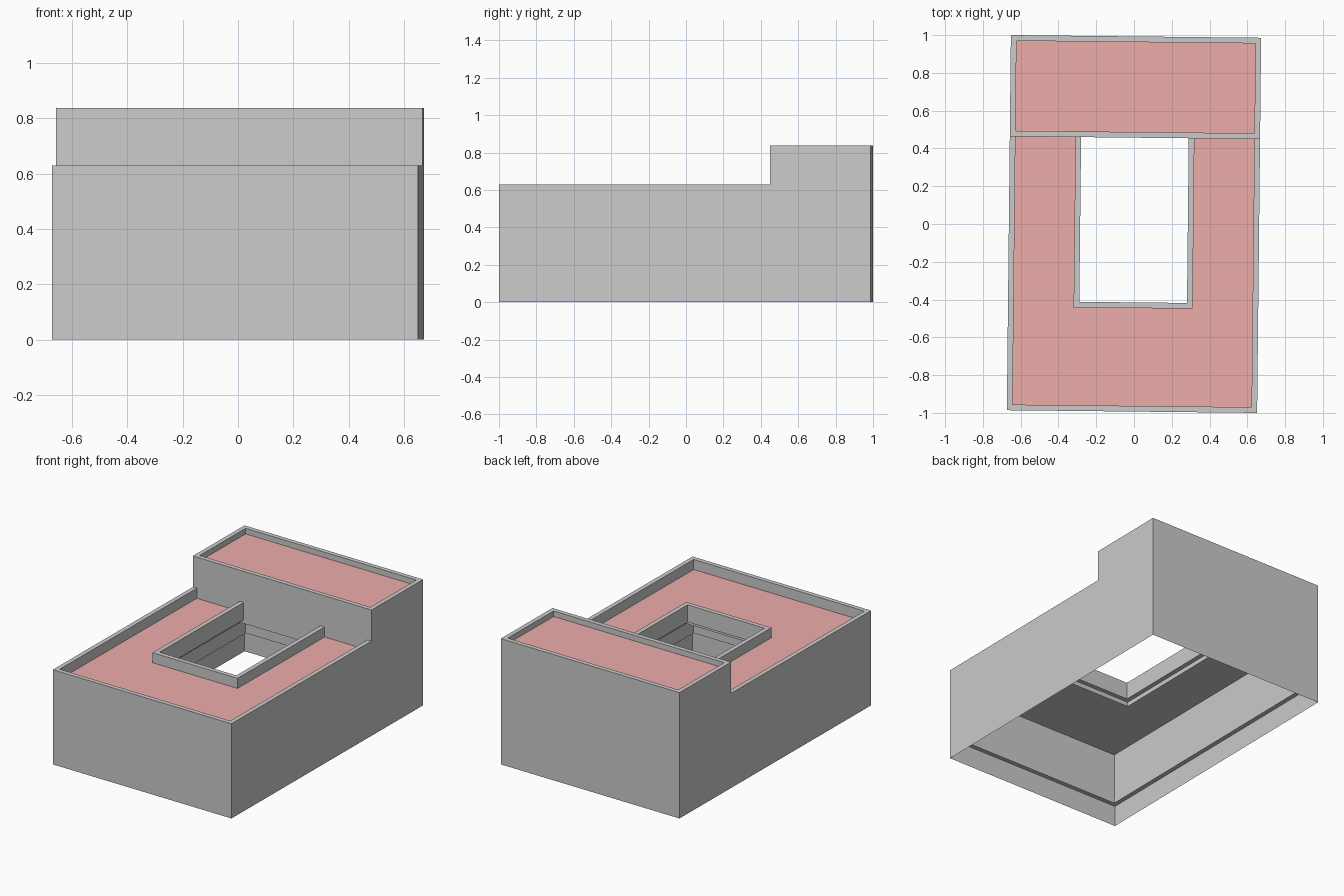
import bpy, bmesh
from mathutils import Matrix, Vector

if "Cube" in bpy.data.objects:
    bpy.data.objects.remove(bpy.data.objects["Cube"])

W, L, T = 0.6625, 0.993, 0.03      # half width, half length, wall thickness
STEP = 0.457                       # where the tall wing begins
LOW, HIGH = 0.63, 0.837            # parapet tops
HX, HY = 0.285, -0.415             # courtyard opening
TURN = Matrix.Rotation(-0.0107, 4, 'Z')

red = bpy.data.materials.new("roof_red")
red.diffuse_color = (0.85, 0.42, 0.41, 1)
red.use_nodes = True
red.node_tree.nodes["Principled BSDF"].inputs["Base Color"].default_value = red.diffuse_color


def finish(name, bm):
    bmesh.ops.remove_doubles(bm, verts=bm.verts, dist=1e-5)
    bm.transform(TURN)
    me = bpy.data.meshes.new(name)
    bm.to_mesh(me)
    bm.free()
    ob = bpy.data.objects.new(name, me)
    bpy.context.collection.objects.link(ob)
    return ob


def wall(name, face, back, top, bottom, skirt):
    """Wall along a path; its thin outer skin drops on to the skirt height."""
    bm = bmesh.new()
    cols = []
    for f, b in zip(face, back):
        profile = [(*f, skirt), (*f, top), (*b, top), (*b, bottom), (*f, bottom)]
        cols.append([bm.verts.new(p) for p in profile])
    for a, b in zip(cols, cols[1:]):
        for k in range(4):
            bm.faces.new((a[k], b[k], b[k + 1], a[k + 1]))
    bm.faces.new((cols[0][4], cols[0][1], cols[0][2], cols[0][3]))
    bm.faces.new((cols[-1][3], cols[-1][2], cols[-1][1], cols[-1][4]))
    return finish(name, bm)


def prism(name, pts, z0, z1, top_mat=None):
    bm = bmesh.new()
    base = bm.faces.new([bm.verts.new((x, y, z0)) for x, y in pts])
    ext = bmesh.ops.extrude_face_region(bm, geom=[base], use_keep_orig=True)["geom"]
    bmesh.ops.translate(bm, verts=[v for v in ext if isinstance(v, bmesh.types.BMVert)],
                        vec=Vector((0, 0, z1 - z0)))
    bmesh.ops.recalc_face_normals(bm, faces=bm.faces)
    for f in bm.faces:
        f.material_index = int(f.normal.z > 0.5)
    ob = finish(name, bm)
    if top_mat:
        ob.data.materials.append(None)
        ob.data.materials.append(top_mat)
    return ob


def u_path(x, y0, y1):
    return [(-x, y0), (-x, y1), (x, y1), (x, y0)]


def rect(x, y0, y1):
    return [(-x, y0), (x, y0), (x, y1), (-x, y1)]


# Outer walls of the low wing and the tall wing
wall("low_wing_walls", u_path(W, STEP, -L), u_path(W - T, STEP, -L + T), LOW, 0.14, 0)
wall("tall_wing_walls", u_path(-W, STEP, L), u_path(-W + T, STEP, L - T), HIGH, 0.14, 0)

# Wall of the tall wing that overlooks the courtyard
prism("tall_wing_front_wall", rect(W - T, STEP, STEP + T), 0.49, HIGH)

# Parapet around the courtyard opening
wall("courtyard_parapet", u_path(-HX, STEP, HY), u_path(-HX - T, STEP, HY - T),
     LOW, 0.515, 0.515)

# Roof slabs with red tops
prism("low_roof", u_path(W - T, STEP, -L + T) + u_path(-HX - T, STEP, HY - T),
      0.485, 0.563, red)
prism("tall_roof", rect(W - T, STEP + T, L - T), 0.725, 0.80, red)
